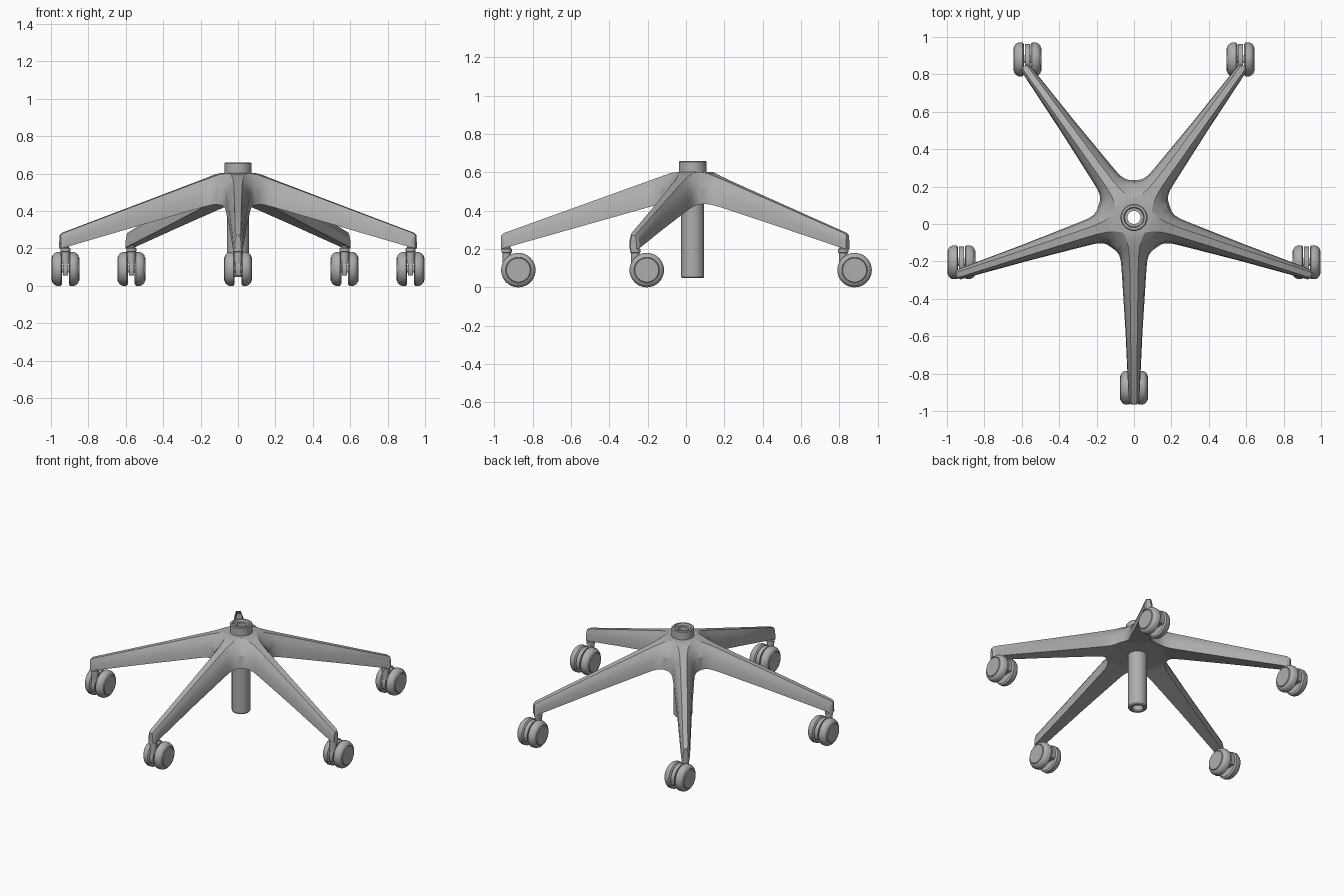
import bpy, bmesh, math
from mathutils import Matrix, Vector

if "Cube" in bpy.data.objects:
    bpy.data.objects.remove(bpy.data.objects["Cube"])

# Single grey finish
grey = bpy.data.materials.new("plain grey")
grey.use_nodes = True
grey.diffuse_color = (0.42, 0.42, 0.42, 1)
grey.node_tree.nodes["Principled BSDF"].inputs["Base Color"].default_value = grey.diffuse_color

CENTRE = Vector((0, 0.035, 0))
ARM_ANGLES = [math.radians(-90 + 72 * i) for i in range(5)]


def make_object(name, bm, location, angle=30):
    bmesh.ops.remove_doubles(bm, verts=bm.verts, dist=0.0001)
    bmesh.ops.recalc_face_normals(bm, faces=bm.faces)
    mesh = bpy.data.meshes.new(name)
    bm.to_mesh(mesh)
    bm.free()
    mesh.materials.append(grey)
    obj = bpy.data.objects.new(name, mesh)
    bpy.context.collection.objects.link(obj)
    obj.location = location
    bpy.ops.object.select_all(action="DESELECT")
    obj.select_set(True)
    bpy.context.view_layer.objects.active = obj
    bpy.ops.object.shade_smooth_by_angle(angle=math.radians(angle))
    return obj


def lathe(name, profile, location, along_x=False, flip=1, closed=False, steps=40):
    """Spin (radius, height) points around z, or around x."""
    bm = bmesh.new()
    verts = [bm.verts.new((r, 0, h * flip)) for r, h in profile]
    pairs = list(zip(verts, verts[1:]))
    if closed:
        pairs.append((verts[-1], verts[0]))
    edges = [bm.edges.new(p) for p in pairs]
    bmesh.ops.spin(bm, geom=verts + edges, cent=(0, 0, 0), axis=(0, 0, 1),
                   angle=math.tau, steps=steps, use_duplicate=False)
    if along_x:
        bmesh.ops.transform(bm, matrix=Matrix.Rotation(math.pi / 2, 4, "Y"), verts=bm.verts)
    return make_object(name, bm, location)


# Five-armed base: (distance along arm, half width) from tip to valley
BOTTOM = [(1.0, .016), (.985, .028), (.6, .046), (.27, .067),
          (.23, .071), (.2, .08), (.18, .095), (.162, .1177)]
TOP = [(1.0, .009), (.985, .015), (.6, .018), (.3, .022),
       (.22, .024), (.16, .03), (.115, .042), (.081, .0588)]
# (inward blend, height blend) of each stacked outline
LAYERS = [(0, 0), (.12, .5), (.55, .8), (1, 1)]


def bottom_z(r):
    return .435 - max(0, r - .17) * .283


def top_z(r):
    return .602 - max(0, r - .1) * .36 - max(0, r - .985) * .5


def build_star_base():
    bm = bmesh.new()
    for angle in ARM_ANGLES:
        turn = Matrix.Rotation(angle, 3, "Z")
        rings = []
        for inward, up in LAYERS:
            sides = []
            for side in (-1, 1):
                row = []
                for (rb, wb), (rt, wt) in zip(BOTTOM, TOP):
                    r = rb + (rt - rb) * inward
                    w = wb + (wt - wb) * inward
                    z = bottom_z(rb) + (top_z(rt) - bottom_z(rb)) * up
                    row.append(bm.verts.new(turn @ Vector((r, side * w, z))))
                sides.append(row)
            rings.append(sides)
        # Walls run from one valley out around the tip to the next valley
        for low, high in zip(rings, rings[1:]):
            a = low[0][::-1] + low[1]
            b = high[0][::-1] + high[1]
            for i in range(len(a) - 1):
                bm.faces.new((a[i], a[i + 1], b[i + 1], b[i]))
        # Upper and lower skins, leaving the bore open inside the column wall
        for right, left in (rings[0], rings[-1]):
            for i in range(len(right) - 1):
                bm.faces.new((right[i], left[i], left[i + 1], right[i + 1]))
            inner = []
            for v in (left[-1], right[-1]):
                flat = Vector((v.co.x, v.co.y, 0)).normalized() * .05
                inner.append(bm.verts.new((flat.x, flat.y, v.co.z)))
            bm.faces.new((right[-1], left[-1], inner[0], inner[1]))
    return make_object("star_base", bm, CENTRE, 28)


build_star_base()

# Hollow central column and collar
lathe("column", [(.035, .055), (.035, .645), (.06, .645), (.06, .055),
                 (.055, .048), (.04, .048)], CENTRE, closed=True)
lathe("collar", [(.05, .59), (.05, .65), (.055, .66), (.067, .66),
                 (.072, .655), (.072, .59)], CENTRE, closed=True)

# Twin-wheel casters, all trailing the same way
WHEEL = [(0, .018), (.08, .018), (.09, .025), (.09, .048), (.084, .06),
         (.074, .069), (.067, .071), (.065, .069), (.062, .0745), (0, .0745)]
STEM = [(0, .12), (.022, .12), (.022, .18), (.027, .183), (.027, .2),
        (.02, .204), (.02, .235), (0, .235)]


def build_housing(name, location):
    bm = bmesh.new()
    arc = [math.radians(-25 + 230 * i / 24) for i in range(25)]
    face = bm.faces.new([bm.verts.new((-.013, .084 * math.cos(a), .084 * math.sin(a)))
                         for a in arc])
    grown = bmesh.ops.extrude_face_region(bm, geom=[face])["geom"]
    bmesh.ops.translate(bm, vec=(.026, 0, 0),
                        verts=[v for v in grown if isinstance(v, bmesh.types.BMVert)])
    make_object(name, bm, location)


for n, angle in enumerate(ARM_ANGLES, 1):
    pivot = CENTRE + Vector((math.cos(angle), math.sin(angle), 0)) * .97
    hub = pivot + Vector((0, .06, .09))
    lathe(f"caster_stem_{n}", STEM, pivot, steps=24)
    build_housing(f"caster_housing_{n}", hub)
    lathe(f"caster_axle_{n}", [(0, -.03), (.02, -.03), (.02, .03), (0, .03)],
          hub, along_x=True, steps=16)
    for label, flip in (("left", 1), ("right", -1)):
        lathe(f"caster_wheel_{label}_{n}", WHEEL, hub, along_x=True, flip=flip)
